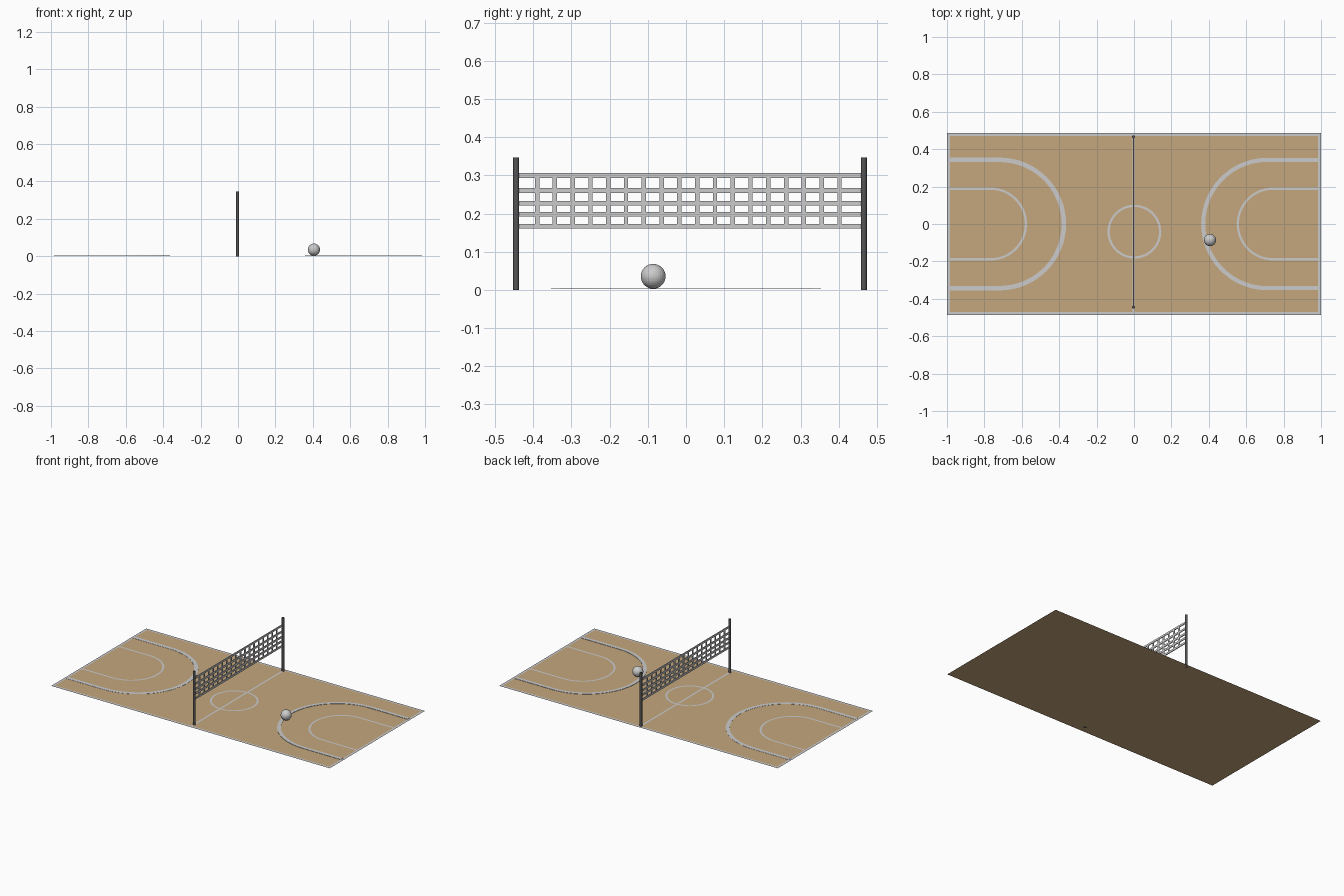
import bpy, bmesh
from math import pi, sin, cos
from mathutils import Vector

if "Cube" in bpy.data.objects:
    bpy.data.objects.remove(bpy.data.objects["Cube"])

FLOOR = 0.001   # height of the court sheet
NET_X = -0.003


def material(name, rgb):
    m = bpy.data.materials.new(name)
    m.diffuse_color = (*rgb, 1)
    m.use_nodes = True
    m.node_tree.nodes["Principled BSDF"].inputs["Base Color"].default_value = m.diffuse_color
    return m


def finish(name, bm, mat=None):
    me = bpy.data.meshes.new(name)
    bm.to_mesh(me)
    bm.free()
    ob = bpy.data.objects.new(name, me)
    bpy.context.collection.objects.link(ob)
    if mat:
        me.materials.append(mat)
    return ob


def add_box(bm, center, size):
    vs = bmesh.ops.create_cube(bm, size=1)["verts"]
    bmesh.ops.scale(bm, vec=size, verts=vs)
    bmesh.ops.translate(bm, vec=center, verts=vs)


def painted_line(name, path, width, closed=False, height=0.0):
    """Ribbon of constant width along a flat path, optionally raised."""
    bm = bmesh.new()
    pts = [Vector(p) for p in path]
    n = len(pts)
    rows = []
    for i, p in enumerate(pts):
        a = pts[(i - 1) % n] if closed or i > 0 else p
        b = pts[(i + 1) % n] if closed or i < n - 1 else p
        d_in = (p - a).normalized() if (p - a).length else (b - p).normalized()
        d_out = (b - p).normalized() if (b - p).length else d_in
        t = (d_in + d_out).normalized()
        side = Vector((-t.y, t.x)) * (width / 2 / t.dot(d_in))   # mitred corner
        z = FLOOR + 0.0008
        rows.append([bm.verts.new((*(p + s * side), z)) for s in (1, -1)])
    for i in range(n if closed else n - 1):
        (a, b), (c, d) = rows[i], rows[(i + 1) % n]
        bm.faces.new((a, b, d, c))
    if height:
        res = bmesh.ops.extrude_face_region(bm, geom=bm.faces[:])
        top = [v for v in res["geom"] if isinstance(v, bmesh.types.BMVert)]
        bmesh.ops.translate(bm, vec=(0, 0, height), verts=top)
        bmesh.ops.recalc_face_normals(bm, faces=bm.faces[:])
    return finish(name, bm)


def key_path(side, cx, r, end=0.985, steps=32):
    """Two straight runs from the end line joined by a half circle."""
    arc = [(side * (cx - r * sin(pi * i / steps)), r * cos(pi * i / steps))
           for i in range(steps + 1)]
    return [(side * end, r)] + arc + [(side * end, -r)]


wood = material("wood", (0.56, 0.39, 0.21))
dark = material("dark_metal", (0.09, 0.09, 0.09))

# Court sheet
bm = bmesh.new()
bm.faces.new([bm.verts.new((x, y, FLOOR)) for x, y in
              ((-1, -0.487), (1, -0.487), (1, 0.487), (-1, 0.487))])
finish("court_floor", bm, wood)

# Court markings
bx, by = 0.992, 0.479
painted_line("boundary_line", [(-bx, -by), (bx, -by), (bx, by), (-bx, by)], 0.015, True)
painted_line("centre_line", [(NET_X, -0.475), (NET_X, 0.475)], 0.012)
painted_line("centre_circle", [(0.002 + 0.138 * cos(2 * pi * i / 48),
                                -0.041 + 0.138 * sin(2 * pi * i / 48))
                               for i in range(48)], 0.012, True)
painted_line("left_outer_arc", key_path(-1, 0.718, 0.343), 0.024, height=0.001)
painted_line("right_outer_arc", key_path(1, 0.713, 0.343), 0.022, height=0.002)
painted_line("left_inner_arc", key_path(-1, 0.767, 0.189), 0.012)
painted_line("right_inner_arc", key_path(1, 0.744, 0.189), 0.012)

# Net posts
Y0, Y1, POST_H = -0.445, 0.466, 0.347
for name, y in (("front_post", Y0), ("back_post", Y1)):
    bm = bmesh.new()
    bmesh.ops.create_cone(bm, cap_ends=True, segments=16, radius1=0.008,
                          radius2=0.008, depth=POST_H)
    bmesh.ops.translate(bm, vec=(NET_X, y, POST_H / 2), verts=bm.verts)
    post = finish(name, bm, dark)
    bpy.context.view_layer.objects.active = post
    post.select_set(True)
    bpy.ops.object.shade_smooth_by_angle()
    post.select_set(False)

# Net: horizontal tapes and vertical strips
bm = bmesh.new()
for z in (0.1665, 0.198, 0.227, 0.2605, 0.2995):
    add_box(bm, (NET_X, (Y0 + Y1) / 2, z), (0.005, Y1 - Y0 - 0.01, 0.0125))
for i in range(18):
    add_box(bm, (NET_X, -0.390 + i * 0.792 / 17, 0.233), (0.004, 0.0115, 0.14))
finish("net", bm)

# Ball
bm = bmesh.new()
bmesh.ops.create_uvsphere(bm, u_segments=32, v_segments=16, radius=0.0325)
bmesh.ops.translate(bm, vec=(0.406, -0.086, 0.0355), verts=bm.verts)
finish("ball", bm)
